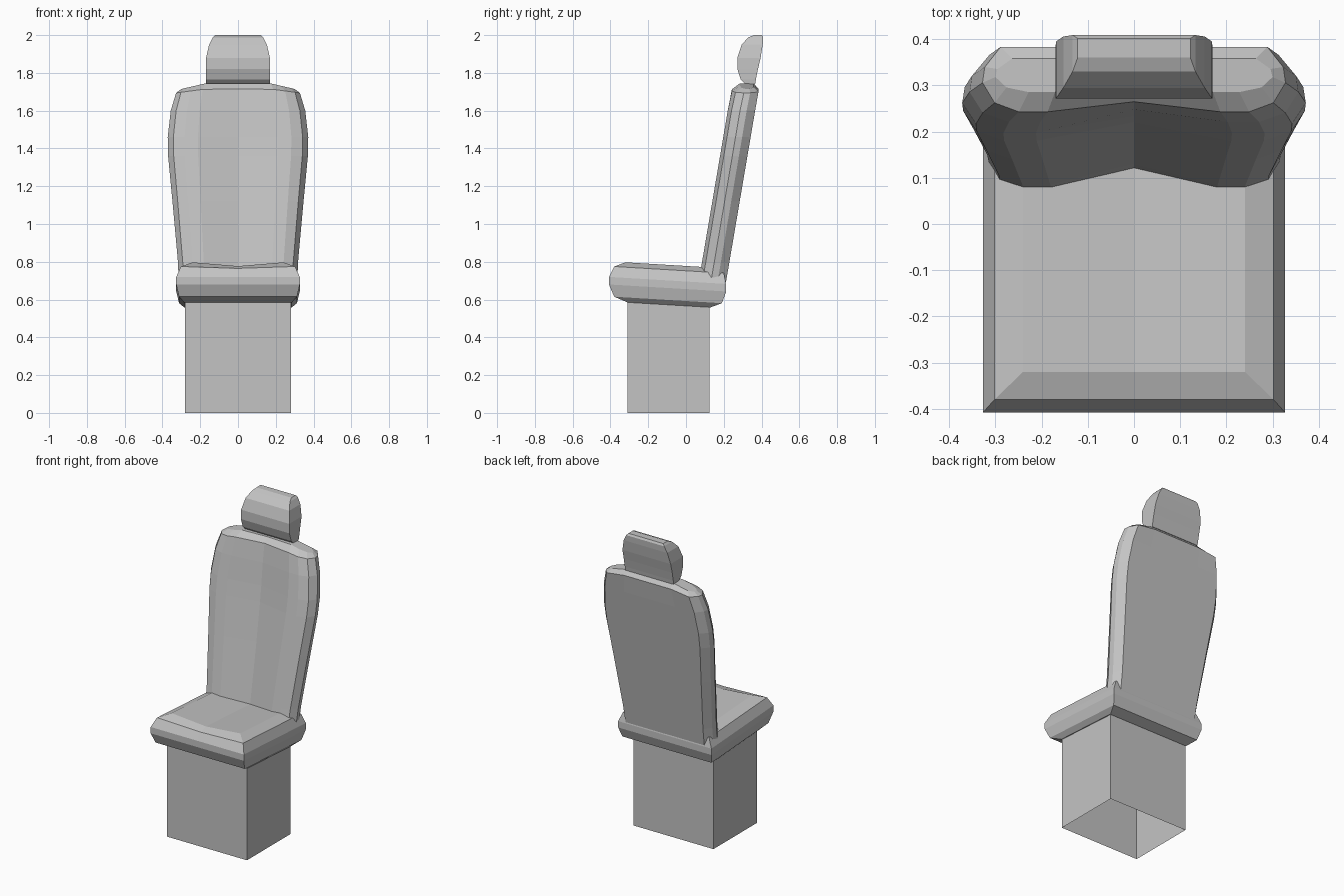
import bpy, bmesh

if "Cube" in bpy.data.objects:
    bpy.data.objects.remove(bpy.data.objects["Cube"])

grey = bpy.data.materials.new("seat grey")
grey.diffuse_color = (0.55, 0.55, 0.55, 1)
grey.use_nodes = True
grey.node_tree.nodes["Principled BSDF"].inputs["Base Color"].default_value = grey.diffuse_color


def loft(name, halves, bottom=True, top=True):
    """Skin a stack of rings; each ring is a right half (front centre to back centre), mirrored in x."""
    bm = bmesh.new()
    rings = []
    for half in halves:
        full = half + [(-x, y, z) for x, y, z in half[-2:0:-1]]
        rings.append([bm.verts.new(p) for p in full])
    n, m = len(rings[0]), len(halves[0]) - 1
    for a, b in zip(rings, rings[1:]):
        for i in range(n):
            j = (i + 1) % n
            bm.faces.new((a[i], a[j], b[j], b[i]))
    for ring, wanted in ((rings[0], bottom), (rings[-1], top)):
        if wanted:
            bm.faces.new(ring[:m + 1])
            bm.faces.new(ring[m:] + ring[:1])
    bmesh.ops.recalc_face_normals(bm, faces=bm.faces)
    mesh = bpy.data.meshes.new(name)
    bm.to_mesh(mesh)
    bm.free()
    mesh.materials.append(grey)
    obj = bpy.data.objects.new(name, mesh)
    bpy.context.collection.objects.link(obj)
    return obj


def box_ring(w, front, back, z, dip=0.0, slope=0.0):
    zb = z - slope * (back - front)
    return [(0, front, z - dip), (w, front, z), (w, back, zb), (0, back, zb - dip)]


# Pedestal, open underneath
loft("pedestal", [box_ring(0.28, -0.31, 0.125, z) for z in (0, 0.59)], bottom=False, top=False)

# Cushion: half width, front, back, height at front, dip along the centre
cushion = [(0.285, -0.31, 0.13, 0.585, 0), (0.312, -0.38, 0.19, 0.615, 0),
           (0.327, -0.408, 0.213, 0.68, 0), (0.327, -0.408, 0.213, 0.72, 0),
           (0.302, -0.38, 0.20, 0.775, 0.01), (0.24, -0.32, 0.12, 0.797, 0.02)]
loft("seat_cushion", [box_ring(w, f, b, z, d, 0.06) for w, f, b, z, d in cushion])

# Backrest: leaning cross-section with side bolsters and a flat back
section = [(0, 0.045), (0.57, 0.0), (0.76, 0.0), (0.92, 0.02), (1, 0.065),
           (0.985, 0.10), (0.88, 0.145), (0.5, 0.145), (0, 0.145)]


def back_ring(w, z, hollow=1.0, squeeze=1.0, drop=0.0):
    ring = []
    for u, d in section:
        if u == 0 and d < 0.1:
            d *= hollow
        x = u * w
        y = 0.085 + 0.17 * (z - 0.8) + 0.08 + (d - 0.08) * squeeze
        ring.append((x, y, z - drop * max(0, x - 0.17) / 0.15))
    return ring


loft("backrest", [back_ring(0.312, 0.64), back_ring(0.318, 0.80), back_ring(0.347, 1.12),
                  back_ring(0.37, 1.36, 0.9), back_ring(0.372, 1.46, 0.8),
                  back_ring(0.356, 1.60, 0.6), back_ring(0.328, 1.715, 0.5, 0.97, 0.02),
                  back_ring(0.30, 1.745, 0.4, 0.5, 0.035)])

# Headrest: half width, front, back, height
headrest = [(0.168, 0.315, 0.366, 1.74), (0.17, 0.29, 0.37, 1.765), (0.17, 0.272, 0.381, 1.82),
            (0.169, 0.272, 0.395, 1.88), (0.153, 0.295, 0.406, 1.95),
            (0.133, 0.33, 0.409, 1.988), (0.122, 0.36, 0.402, 2.0)]
loft("headrest", [box_ring(*row) for row in headrest])
